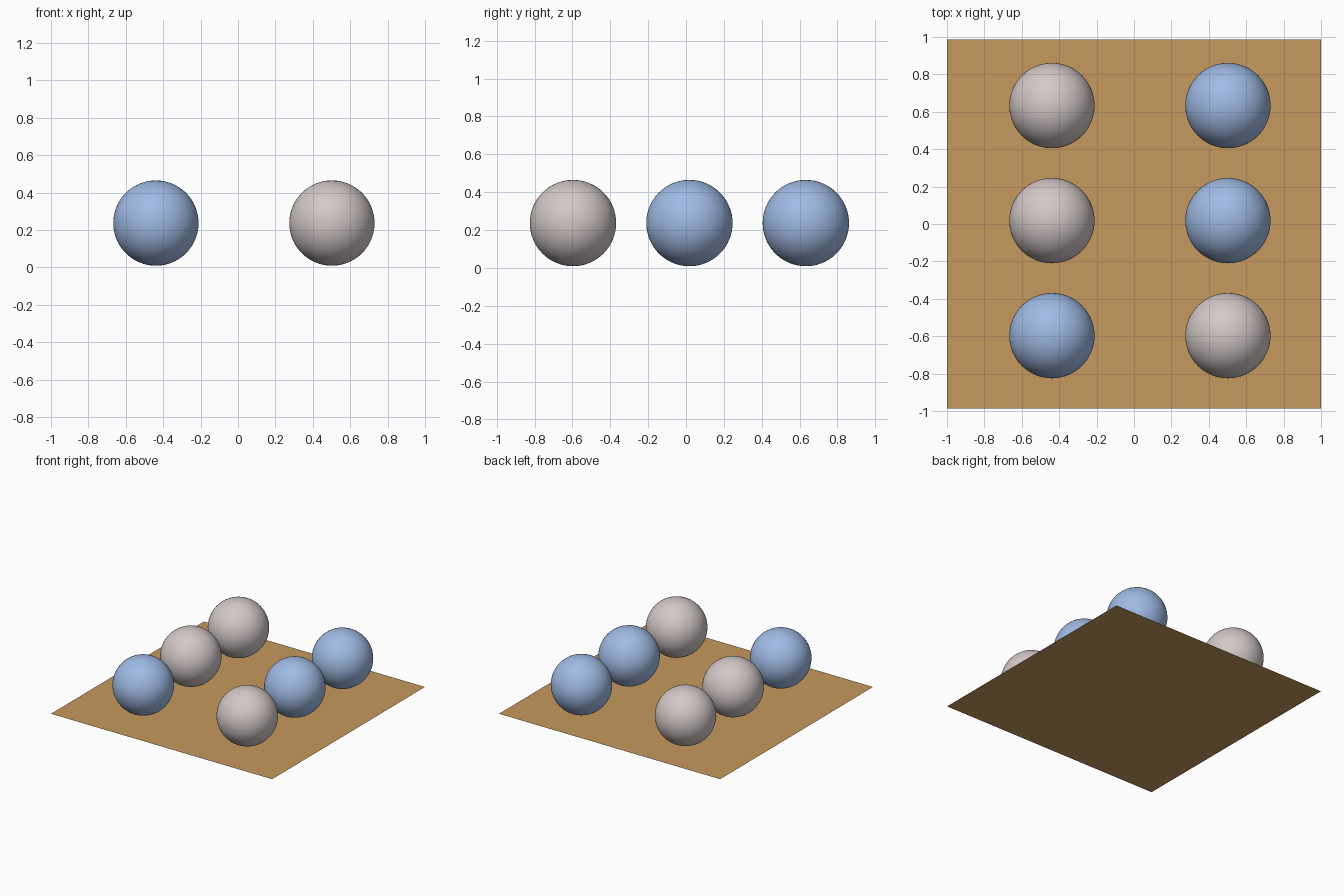
import bpy

if "Cube" in bpy.data.objects:
    bpy.data.objects.remove(bpy.data.objects["Cube"])


def material(name, rgb):
    # sRGB 0-255 to linear
    lin = [((c / 255 + 0.055) / 1.055) ** 2.4 for c in rgb]
    m = bpy.data.materials.new(name)
    m.diffuse_color = (*lin, 1)
    m.use_nodes = True
    m.node_tree.nodes["Principled BSDF"].inputs["Base Color"].default_value = m.diffuse_color
    return m


tan = material("tan_board", (198, 153, 94))
blue = material("soft_blue", (160, 187, 229))
grey = material("warm_grey", (212, 200, 200))

# Flat board
bpy.ops.mesh.primitive_plane_add(size=2)
board = bpy.context.object
board.name = "board"
board.scale.y = 0.987
board.data.materials.append(tan)

# Two columns of three balls
RADIUS, Z = 0.228, 0.237
COLUMNS = {"left": (-0.439, (blue, grey, grey)),
           "right": (0.502, (grey, blue, blue))}
ROWS = {"front": -0.597, "middle": 0.018, "back": 0.633}

for side, (x, colours) in COLUMNS.items():
    for (row, y), colour in zip(ROWS.items(), colours):
        bpy.ops.mesh.primitive_uv_sphere_add(
            segments=64, ring_count=32, radius=RADIUS, location=(x, y, Z))
        ball = bpy.context.object
        ball.name = f"ball_{row}_{side}"
        ball.data.materials.append(colour)
        bpy.ops.object.shade_smooth()
